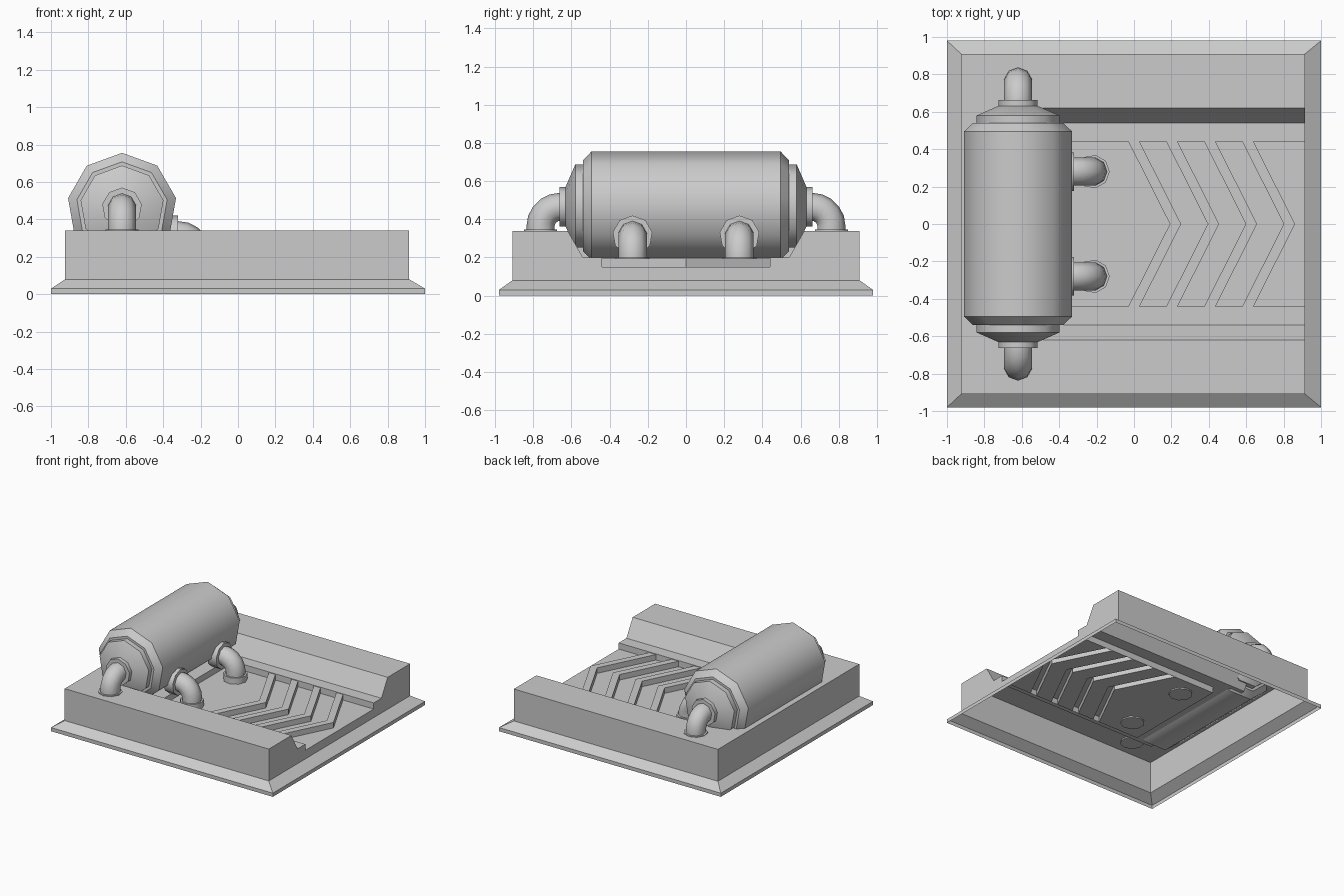
import bpy, bmesh, math
from mathutils import Vector

if "Cube" in bpy.data.objects:
    bpy.data.objects.remove(bpy.data.objects["Cube"])

Z = Vector((0, 0, 1))
SIDES = 9


def finish(bm, name, smooth=False):
    bmesh.ops.remove_doubles(bm, verts=bm.verts, dist=1e-5)
    bmesh.ops.recalc_face_normals(bm, faces=bm.faces)
    mesh = bpy.data.meshes.new(name)
    bm.to_mesh(mesh)
    bm.free()
    ob = bpy.data.objects.new(name, mesh)
    bpy.context.collection.objects.link(ob)
    if smooth:
        bpy.ops.object.select_all(action='DESELECT')
        bpy.context.view_layer.objects.active = ob
        ob.select_set(True)
        bpy.ops.object.shade_smooth_by_angle(angle=math.radians(43))
    return ob


def face(bm, pts):
    bm.faces.new([bm.verts.new(p) for p in pts])


def loft(name, stations, side, caps=True):
    """Skin nine-sided rings given as (centre, up vector, radius)."""
    bm = bmesh.new()
    rings = []
    for c, up, r in stations:
        ring = []
        for i in range(SIDES):
            a = 2 * math.pi * i / SIDES
            ring.append(bm.verts.new(c + r * (up * math.cos(a) + side * math.sin(a))))
        rings.append(ring)
    for p, q in zip(rings, rings[1:]):
        for i in range(SIDES):
            j = (i + 1) % SIDES
            bm.faces.new((p[i], p[j], q[j], q[i]))
    if caps:
        bm.faces.new(rings[0])
        bm.faces.new(rings[-1])
    return finish(bm, name, True)


def elbow(name, start, d, depth, bend=0.1, lip=0.015, foot_r=0.09):
    """Pipe leaving the tank along d, bending down to height depth."""
    side = d.cross(Z)
    st = [(start - d * 0.02, Z, 0.076)]
    for k in range(6):
        a = math.pi / 2 * k / 5
        c = start + d * bend * math.sin(a) - Z * bend * (1 - math.cos(a))
        st.append((c, Z * math.cos(a) + d * math.sin(a), 0.076))
    end = start + d * bend
    low = Vector((end.x, end.y, depth - 0.01))
    st.append((low, d, 0.076))
    loft(name + "_pipe", st, side, caps=False)
    loft(name + "_foot", [(low, d, foot_r), (low + Z * (lip + 0.01), d, foot_r)], side)


# Base shell, open underneath
X0, X1, Y, TOP = -0.925, 0.915, 0.91, 0.34
CH, RE = -0.62, -0.40          # rear ends of the channel and of its recess
LEDGE, FLOOR, RIDGE = 0.20, 0.15, 0.195
bm = bmesh.new()
loops = [[(-1, -.98, z), (1, -.98, z), (1, .98, z), (-1, .98, z)] for z in (0, .03)]
loops.append([(X0, -Y, .08), (X1, -Y, .08), (X1, Y, .08), (X0, Y, .08)])
for lo, hi in zip(loops, loops[1:]):
    for i in range(4):
        j = (i + 1) % 4
        face(bm, (lo[i], lo[j], hi[j], hi[i]))
face(bm, ((X0, -Y, .08), (X0, Y, .08), (X0, Y, TOP), (X0, -Y, TOP)))
face(bm, ((X0, -Y, TOP), (CH, -Y, TOP), (CH, Y, TOP), (X0, Y, TOP)))
face(bm, ((CH, -.62, TOP), (CH, -.54, LEDGE), (CH, .54, LEDGE), (CH, .62, TOP)))
for s in (-1, 1):
    face(bm, [(x, s * Y, z) for x, z in ((X0, .08), (X1, .08), (X1, TOP), (X0, TOP))])
    strip = [(s * Y, TOP), (s * .62, TOP), (s * .54, LEDGE), (s * .44, LEDGE)]
    for (ya, za), (yb, zb) in zip(strip, strip[1:]):
        face(bm, ((CH, ya, za), (X1, ya, za), (X1, yb, zb), (CH, yb, zb)))
    face(bm, [(x, s * .44, z) for x, z in ((RE, LEDGE), (X1, LEDGE), (X1, FLOOR), (RE, FLOOR))])
face(bm, ((CH, -.44, LEDGE), (RE, -.44, LEDGE), (RE, .44, LEDGE), (CH, .44, LEDGE)))
face(bm, ((RE, -.44, LEDGE), (RE, .44, LEDGE), (RE, .44, FLOOR), (RE, -.44, FLOOR)))
prof = [(.44, FLOOR), (.44, LEDGE), (.54, LEDGE), (.62, TOP), (Y, TOP), (Y, .08)]
face(bm, [(X1, y, z) for y, z in prof] + [(X1, -y, z) for y, z in reversed(prof)])
finish(bm, "base_shell")

# Recess floor folded into four hollow chevron ridges
bm = bmesh.new()
line = [(RE, FLOOR, 0)]
for k in range(4):
    x = -0.03 + 0.203 * k
    line += [(x, FLOOR, .222), (x, RIDGE, .222), (x + .06, RIDGE, .222), (x + .06, FLOOR, .222)]
line.append((X1, FLOOR, 0))
for (xa, za, sa), (xb, zb, sb) in zip(line, line[1:]):
    for s in (-1, 1):
        face(bm, ((xa, s * .44, za), (xb, s * .44, zb), (xb + sb, 0, zb), (xa + sa, 0, za)))
finish(bm, "chevron_floor")

# Tank lying across the base, with stepped end caps
TX, TZ = -0.62, 0.463
side_x = Vector((1, 0, 0))
half = [(.495, .293), (.54, .245), (.54, .225), (.58, .225), (.632, .105)]
profile = [(-y, r) for y, r in reversed(half)] + half
loft("tank", [(Vector((TX, y, TZ)), Z, r) for y, r in profile], side_x)

# Pipes at the two tank ends and two on the inner side
for s, tag in ((-1, "front"), (1, "back")):
    d = Vector((0, s, 0))
    c = Vector((TX, 0, TZ))
    loft(f"{tag}_end_flange", [(c + d * y, Z, .107) for y in (.625, .662)], d.cross(Z))
    elbow(f"{tag}_end", c + d * .66, d, TOP, lip=0.006)
    d = Vector((1, 0, 0))
    c = Vector((0, s * .28, .315))
    loft(f"{tag}_side_flange", [(c + d * x, Z, .105) for x in (-.40, -.32)], d.cross(Z))
    elbow(f"{tag}_side", c + d * -.32, d, FLOOR, lip=0.05)
